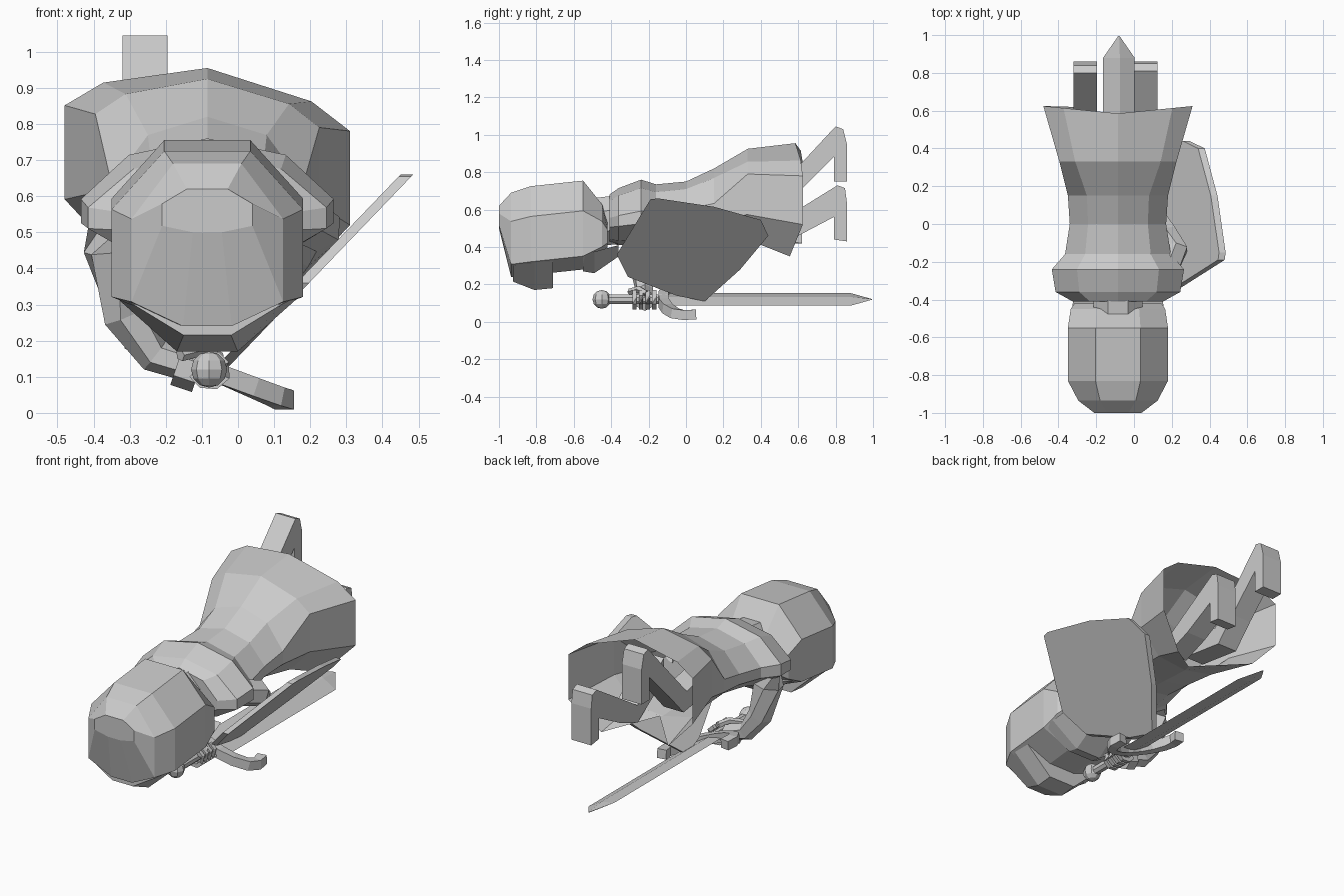
import bpy, bmesh, math
from mathutils import Vector, Matrix

cube = bpy.data.objects.get("Cube")
if cube:
    bpy.data.objects.remove(cube, do_unlink=True)

CX = -0.085  # middle of the body
grey = bpy.data.materials.new("plain grey")
grey.use_nodes = True
colour = (0.6, 0.6, 0.6, 1)
grey.diffuse_color = colour
grey.node_tree.nodes["Principled BSDF"].inputs["Base Color"].default_value = colour


def finish(name, bm):
    bmesh.ops.recalc_face_normals(bm, faces=bm.faces)
    mesh = bpy.data.meshes.new(name)
    bm.to_mesh(mesh)
    bm.free()
    mesh.materials.append(grey)
    obj = bpy.data.objects.new(name, mesh)
    bpy.context.collection.objects.link(obj)
    return obj


def skin(name, rings, cap_start=True, cap_end=True):
    """Bridge a list of equal-sized point loops."""
    bm = bmesh.new()
    loops = [[bm.verts.new(p) for p in ring] for ring in rings]
    count = len(loops[0])
    for a, b in zip(loops, loops[1:]):
        for i in range(count):
            j = (i + 1) % count
            bm.faces.new((a[i], a[j], b[j], b[i]))
    if cap_start:
        bm.faces.new(loops[0])
    if cap_end:
        bm.faces.new(loops[-1])
    return finish(name, bm)


def body_ring(half, y, top, bottom, width, roll=0):
    """Mirror a half profile into a full cross-section at y."""
    left = [(-x, z) for x, z in reversed(half) if x > 0]
    return [(CX + x * width, y, bottom + z * (top - bottom) + roll * x * width)
            for x, z in half + left]


def tube(name, path, radii, sides=6):
    path = [Vector(p) for p in path]
    rings = []
    for i, p in enumerate(path):
        d = path[min(i + 1, len(path) - 1)] - path[max(i - 1, 0)]
        turn = d.to_track_quat("Z", "Y")
        r = radii[i] if isinstance(radii, (list, tuple)) else radii
        ring = []
        for k in range(sides):
            a = math.tau * (k + 0.5) / sides
            ring.append(p + turn @ Vector((r * math.cos(a), r * math.sin(a), 0)))
        rings.append(ring)
    return skin(name, rings)


def prism(name, outline, x0, x1, lean=0, pivot=0):
    """Extrude a y-z outline along x, optionally leaning with height."""
    rings = [[(x + lean * (z - pivot), y, z) for y, z in outline] for x in (x0, x1)]
    return skin(name, rings)


# Helmet, crown toward the front, with a brow and chin guard wrapped under it
helmet_half = [(0.45, 1), (1, 0.66), (1, 0.15), (0.32, 0)]
helmet = [(-1, 0.62, 0.5, 0.125), (-0.935, 0.69, 0.24, 0.21), (-0.83, 0.725, 0.25, 0.265),
          (-0.55, 0.755, 0.28, 0.265), (-0.45, 0.63, 0.36, 0.25), (-0.42, 0.54, 0.4, 0.23)]
skin("helmet", [body_ring(helmet_half, *r) for r in helmet])
wrap_half = [(1, 1), (0.32, 0)]
brow = [(-0.925, 0.3, 0.215, 0.205), (-0.81, 0.33, 0.17, 0.264), (-0.71, 0.345, 0.18, 0.264)]
skin("helmet_brow", [body_ring(wrap_half, *r) for r in brow])
chin = [(-0.55, 0.36, 0.27, 0.26), (-0.49, 0.375, 0.26, 0.25), (-0.36, 0.41, 0.35, 0.23)]
skin("chin_guard", [body_ring(wrap_half, *r) for r in chin])
tube("neck", [(CX, -0.5, 0.53), (CX, -0.34, 0.55)], 0.14, 8)

# Torso flowing into the open flared tunic
torso_half = [(0, 1), (0.62, 0.87), (1, 0.52), (1, 0.33), (0.6, 0.08), (0, 0)]
tunic_half = [(0, 1), (0.73, 0.89), (1, 0.77), (1, 0.34), (0.6, 0.06), (0, 0)]
torso = [(-0.41, 0.68, 0.42, 0.24), (-0.36, 0.715, 0.41, 0.33), (-0.24, 0.76, 0.41, 0.35),
         (-0.16, 0.735, 0.42, 0.28), (0, 0.75, 0.44, 0.255), (0.15, 0.82, 0.43, 0.265)]
tunic = [(0.33, 0.925, 0.42, 0.31, -0.06), (0.585, 0.955, 0.35, 0.395, -0.09)]
rings = [body_ring(torso_half, *r) for r in torso]
rings += [body_ring(tunic_half, *r) for r in tunic]
hem = [(x, y + 0.04 * abs(x - CX) / 0.4, z) for x, y, z in rings[-1]]
# The hem is cut back at the middle of the front, leaving two uneven flaps
notch = len(tunic_half) - 1
hem[notch - 1] = (0.15, 0.555, 0.35)
hem[notch] = (CX, 0.36, 0.43)
hem[notch + 1] = (-0.32, 0.62, 0.42)
rings[-1] = hem
skin("torso_and_tunic", rings, cap_end=False)

# Bent legs: thigh, shin and hanging foot
raised = [(0.2, 0.72), (0.45, 0.67), (0.6, 0.83), (0.8, 1.045), (0.84, 1.03), (0.86, 0.95),
          (0.86, 0.75), (0.79, 0.75), (0.79, 0.88), (0.6, 0.69), (0.48, 0.56), (0.2, 0.6)]
lowered = [(0.2, 0.68), (0.44, 0.5), (0.6, 0.6), (0.81, 0.73), (0.85, 0.715), (0.86, 0.64),
           (0.86, 0.43), (0.79, 0.44), (0.79, 0.56), (0.6, 0.46), (0.44, 0.4), (0.2, 0.56)]
prism("right_leg", raised, -0.32, -0.195)
prism("left_leg", lowered, 0, 0.125)

# Arms
tube("right_arm", [(-0.34, -0.26, 0.55), (-0.35, -0.25, 0.45), (-0.31, -0.23, 0.27),
                   (-0.23, -0.22, 0.16), (-0.13, -0.22, 0.13)],
     [0.07, 0.08, 0.065, 0.05, 0.045])
tube("left_arm", [(0.16, -0.26, 0.55), (0.22, -0.13, 0.51), (0.18, -0.05, 0.45),
                  (0.14, 0.03, 0.38)], [0.075, 0.07, 0.055, 0.04])

# Shield, leaning outward
shield = [(-0.37, 0.36), (-0.19, 0.655), (-0.15, 0.66), (0.15, 0.615), (0.4, 0.545),
          (0.44, 0.46), (0.29, 0.28), (0.1, 0.11), (-0.05, 0.14), (-0.31, 0.24)]
prism("shield", shield, 0.45, 0.485, 0.96, 0.66)

# Sword, rolled about its own length
roll = Matrix.Translation((-0.08, 0, 0.12)) @ Matrix.Rotation(math.radians(22), 4, "Y")


def local(points):
    return [roll @ Vector(p) for p in points]


blade_rings = []
for y, w, t in ((-0.12, 0.09, 0.014), (0.88, 0.09, 0.014), (0.995, 0.004, 0.003)):
    blade_rings.append(local([(-w, y, 0), (0, y, -t), (w, y, 0), (0, y, t)]))
skin("sword_blade", blade_rings)
half_guard = [(0.05, -0.12), (0.13, -0.1), (0.2, -0.06), (0.225, -0.01), (0.215, 0.05)]
guard = [(-x, y, 0) for x, y in reversed(half_guard)] + [(x, y, 0) for x, y in half_guard]
tube("sword_guard", local(guard), 0.037, 4)
tube("sword_grip", local([(0, -0.42, 0), (0, -0.1, 0)]), 0.027, 8)
bm = bmesh.new()
bmesh.ops.create_uvsphere(bm, u_segments=8, v_segments=6, radius=0.05,
                          matrix=Matrix.Translation((-0.08, -0.45, 0.12)))
finish("sword_pommel", bm)

# Hand: a palm beside the grip with fingers wrapped round it
tube("right_palm", [(-0.17, -0.22, 0.13), (-0.11, -0.22, 0.11)], 0.055, 6)
for i in range(4):
    y = -0.275 + 0.035 * i
    curl = [(math.cos(a) * 0.05, y, math.sin(a) * 0.045)
            for a in (math.radians(220 + 46 * k) for k in range(6))]
    tube(f"finger_{i + 1}", local(curl), 0.016, 4)
tube("right_thumb", [(-0.16, -0.3, 0.16), (-0.1, -0.25, 0.175), (-0.05, -0.21, 0.15)], 0.018, 5)
